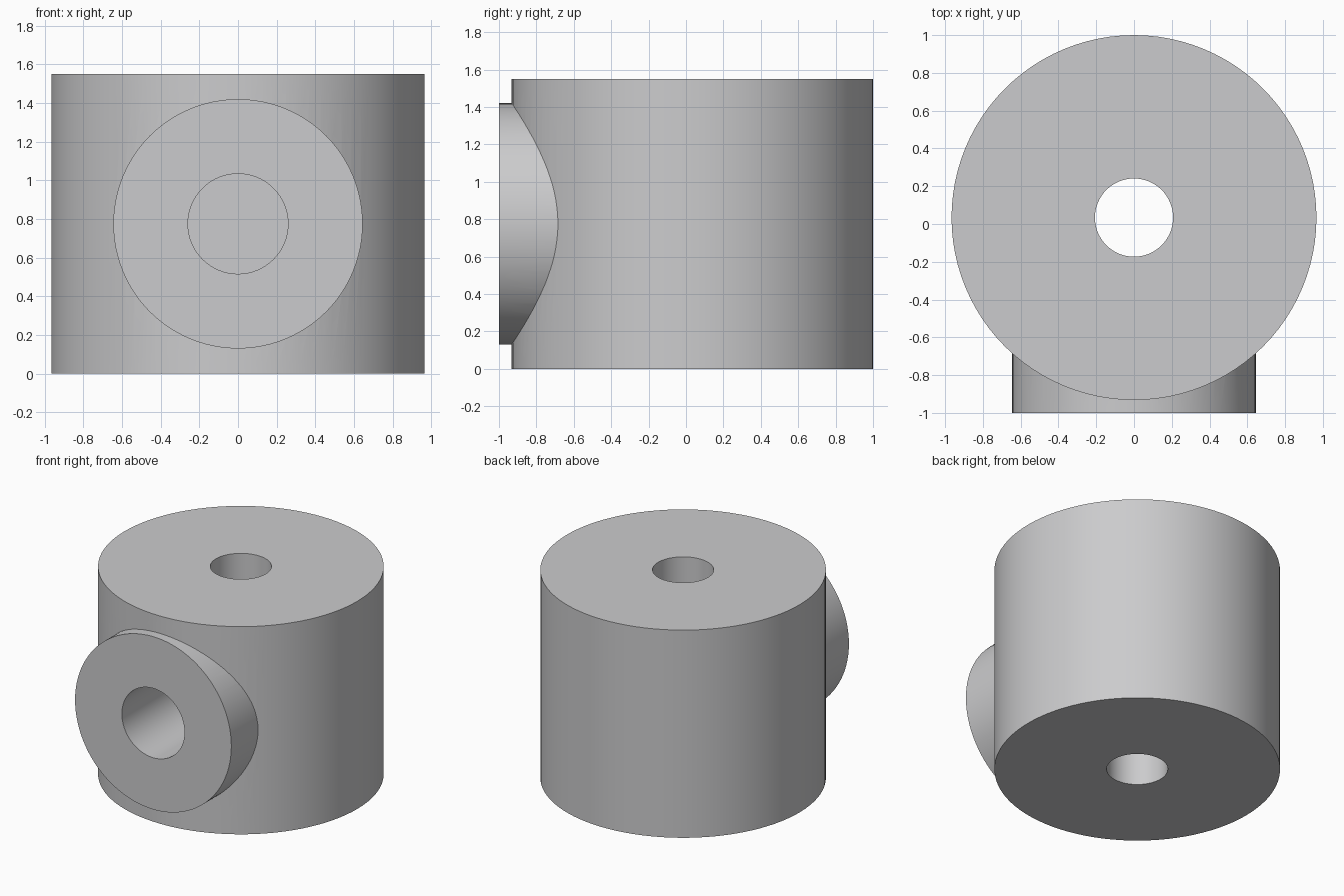
import bpy
import math

if "Cube" in bpy.data.objects:
    bpy.data.objects.remove(bpy.data.objects["Cube"])

H = 1.55            # body height
AXIS_Y = 0.034      # body axis, offset back so the boss fits in front
MID = H / 2

steel = bpy.data.materials.new("light grey")
steel.diffuse_color = (0.6, 0.6, 0.61, 1)
steel.use_nodes = True
steel.node_tree.nodes["Principled BSDF"].inputs["Base Color"].default_value = steel.diffuse_color


def cylinder(name, radius, depth, loc, horizontal=False, sides=96):
    rot = (math.pi / 2, 0, 0) if horizontal else (0, 0, 0)
    bpy.ops.mesh.primitive_cylinder_add(
        vertices=sides, radius=radius, depth=depth, location=loc, rotation=rot)
    ob = bpy.context.object
    ob.name = name
    ob.data.materials.append(steel)
    return ob


def combine(target, tool, operation):
    mod = target.modifiers.new(tool.name, 'BOOLEAN')
    mod.operation = operation
    mod.solver = 'EXACT'
    mod.object = tool
    bpy.context.view_layer.objects.active = target
    bpy.ops.object.modifier_apply(modifier=mod.name)
    bpy.data.objects.remove(tool)


# Upright round body
body = cylinder("body", 0.966, H, (0, AXIS_Y, MID))

# Round boss on the front
combine(body, cylinder("boss", 0.645, 0.8, (0, -0.6, MID), True), 'UNION')

# Vertical through bore
combine(body, cylinder("bore", 0.207, H + 0.4, (0, AXIS_Y, MID), sides=64), 'DIFFERENCE')

# Flat-bottomed hole in the boss, running from y = -1.2 to y = -0.27
combine(body, cylinder("front_hole", 0.259, 0.93, (0, -0.735, MID), True, 64), 'DIFFERENCE')

# Smooth walls with crisp rims
bpy.ops.object.select_all(action='DESELECT')
body.select_set(True)
bpy.context.view_layer.objects.active = body
bpy.ops.object.shade_smooth_by_angle(angle=math.radians(30))
